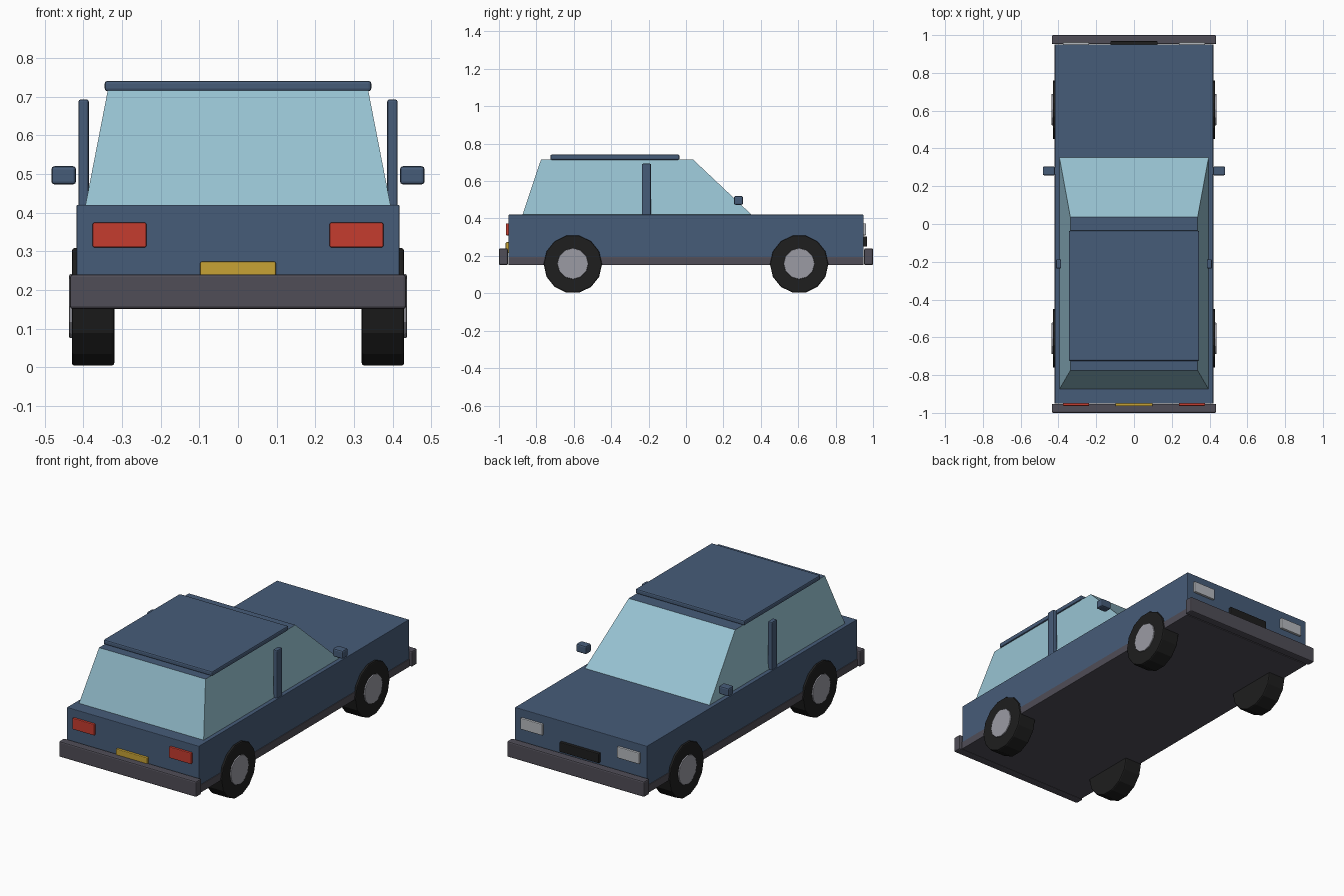
import bpy, bmesh, math
from mathutils import Matrix

if "Cube" in bpy.data.objects:
    bpy.data.objects.remove(bpy.data.objects["Cube"])


def material(name, rgb):
    m = bpy.data.materials.new(name)
    m.diffuse_color = (*rgb, 1)
    m.use_nodes = True
    m.node_tree.nodes["Principled BSDF"].inputs["Base Color"].default_value = m.diffuse_color
    return m


BLUE = material("body blue", (0.062, 0.107, 0.19))
GLASS = material("window glass", (0.31, 0.54, 0.64))
TRIM = material("bumper grey", (0.08, 0.075, 0.095))
RUBBER = material("tyre black", (0.013, 0.013, 0.013))
METAL = material("hub grey", (0.33, 0.33, 0.37))
RED = material("tail light red", (0.56, 0.045, 0.028))
YELLOW = material("plate yellow", (0.57, 0.36, 0.035))
LAMP = material("headlight grey", (0.47, 0.49, 0.52))


def finish(name, bm, *mats):
    bmesh.ops.recalc_face_normals(bm, faces=bm.faces)
    mesh = bpy.data.meshes.new(name)
    bm.to_mesh(mesh)
    bm.free()
    for m in mats:
        mesh.materials.append(m)
    ob = bpy.data.objects.new(name, mesh)
    bpy.context.collection.objects.link(ob)
    return ob


def add_bevel(ob, width):
    mod = ob.modifiers.new("bevel", 'BEVEL')
    mod.width = width
    mod.segments = 2
    mod.limit_method = 'ANGLE'
    mod.angle_limit = math.radians(40)


def box(name, x, y, z, mat, bevel=0.0):
    bm = bmesh.new()
    bmesh.ops.create_cube(bm, size=1)
    for v in bm.verts:
        for i, (a, b) in enumerate((x, y, z)):
            v.co[i] = a if v.co[i] < 0 else b
    ob = finish(name, bm, mat)
    if bevel:
        add_bevel(ob, bevel)
    return ob


def pair(name, x, y, z, mat, bevel=0.0):
    """The same box on the right and left side."""
    box(name + "_right", x, y, z, mat, bevel)
    box(name + "_left", (-x[1], -x[0]), y, z, mat, bevel)


def disc(name, x, y, z, radius, depth, sides, mat, bevel):
    bm = bmesh.new()
    bmesh.ops.create_cone(bm, cap_ends=True, segments=sides, radius1=radius,
                          radius2=radius, depth=depth)
    bmesh.ops.transform(bm, verts=bm.verts, matrix=Matrix.Translation((x, y, z))
                        @ Matrix.Rotation(math.pi / 2, 4, 'Y'))
    add_bevel(finish(name, bm, mat), bevel)


# Lower body and sill
box("body", (-0.418, 0.418), (-0.95, 0.95), (0.155, 0.42), BLUE, 0.003)
box("sill", (-0.422, 0.422), (-0.95, 0.95), (0.151, 0.195), TRIM, 0.003)

# Tapered cabin: glass sides, blue top
bm = bmesh.new()
low = [bm.verts.new((x, y, 0.418)) for x, y in
       ((-0.395, -0.875), (0.395, -0.875), (0.395, 0.353), (-0.395, 0.353))]
top = [bm.verts.new((x, y, 0.716)) for x, y in
       ((-0.337, -0.775), (0.337, -0.775), (0.337, 0.037), (-0.337, 0.037))]
bm.faces.new(low)
bm.faces.new(top)
for i in range(4):
    j = (i + 1) % 4
    bm.faces.new((low[i], low[j], top[j], top[i]))
bm.normal_update()
for f in bm.faces:
    f.material_index = 1 if f.calc_center_median().z > 0.7 else 0
finish("cabin", bm, GLASS, BLUE)

# Roof panel, door pillars, mirrors
box("roof_panel", (-0.345, 0.345), (-0.725, -0.035), (0.714, 0.741), BLUE, 0.007)
pair("door_pillar", (0.386, 0.413), (-0.236, -0.187), (0.415, 0.693), BLUE, 0.006)
pair("mirror", (0.419, 0.483), (0.257, 0.305), (0.473, 0.52), BLUE, 0.008)

# Bumpers
box("rear_bumper", (-0.435, 0.435), (-1, -0.952), (0.151, 0.24), TRIM, 0.007)
box("front_bumper", (-0.435, 0.435), (0.952, 1), (0.151, 0.24), TRIM, 0.007)

# Lights, number plate, grille
pair("tail_light", (0.237, 0.376), (-0.963, -0.94), (0.31, 0.374), RED, 0.004)
pair("headlight", (0.237, 0.376), (0.94, 0.963), (0.31, 0.374), LAMP, 0.004)
box("number_plate", (-0.098, 0.098), (-0.964, -0.94), (0.215, 0.273), YELLOW, 0.004)
box("grille", (-0.125, 0.125), (0.94, 0.968), (0.25, 0.305), RUBBER, 0.004)

# Wheels
for end, y in (("rear", -0.605), ("front", 0.605)):
    for side, s in (("right", 1), ("left", -1)):
        disc(f"{end}_{side}_tyre", s * 0.375, y, 0.156, 0.156, 0.11, 14, RUBBER, 0.007)
        disc(f"{end}_{side}_hub", s * 0.417, y, 0.158, 0.083, 0.04, 12, METAL, 0.004)
